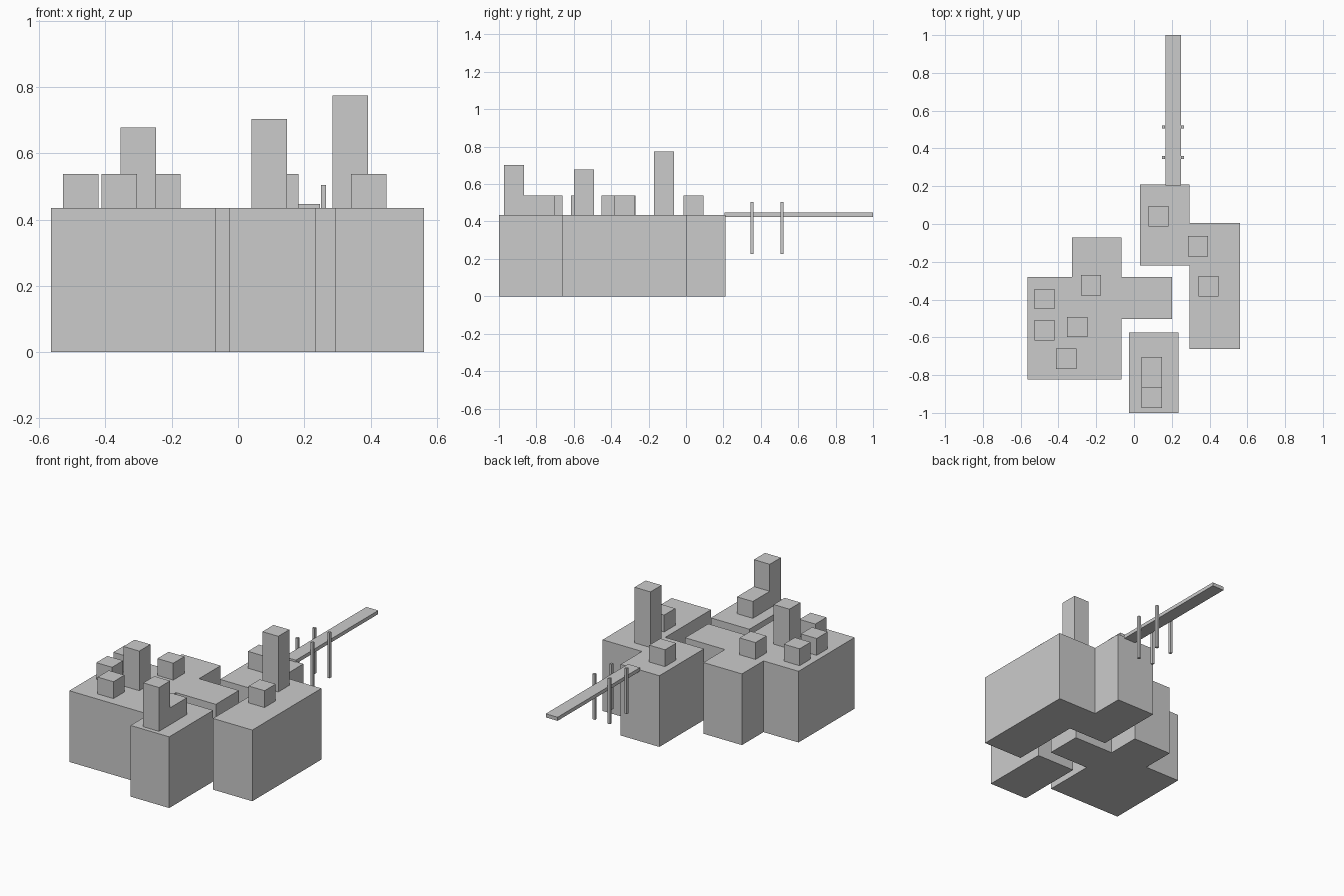
import bpy, bmesh

if "Cube" in bpy.data.objects:
    bpy.data.objects.remove(bpy.data.objects["Cube"])

TOP = 0.435  # height of the island tops


def box(name, x0, x1, y0, y1, z0, z1):
    return prism(name, [(x0, y0), (x1, y0), (x1, y1), (x0, y1)], z0, z1)


def prism(name, outline, z0, z1):
    bm = bmesh.new()
    base = bm.faces.new([bm.verts.new((x, y, z0)) for x, y in outline])
    ext = bmesh.ops.extrude_face_region(bm, geom=[base], use_keep_orig=True)
    verts = [v for v in ext["geom"] if isinstance(v, bmesh.types.BMVert)]
    bmesh.ops.translate(bm, verts=verts, vec=(0, 0, z1 - z0))
    bmesh.ops.recalc_face_normals(bm, faces=bm.faces)
    mesh = bpy.data.meshes.new(name)
    bm.to_mesh(mesh)
    bm.free()
    obj = bpy.data.objects.new(name, mesh)
    bpy.context.collection.objects.link(obj)
    return obj


# Island blocks
prism("left_island", [(-0.565, -0.822), (-0.067, -0.822), (-0.067, -0.503),
                      (0.202, -0.503), (0.202, -0.28), (-0.067, -0.28),
                      (-0.067, -0.072), (-0.328, -0.072), (-0.328, -0.28),
                      (-0.565, -0.28)], 0, TOP)
prism("right_island", [(0.295, -0.663), (0.561, -0.663), (0.561, 0.004),
                       (0.295, 0.004), (0.295, 0.21), (0.033, 0.21),
                       (0.033, -0.221), (0.295, -0.221)], 0, TOP)
box("front_island", -0.026, 0.235, -1.0, -0.575, 0, TOP)

# Buildings: centre x, centre y, roof height
S = 0.0535
LOW = 0.538
buildings = [
    (-0.474, -0.397, LOW), (-0.474, -0.562, LOW), (-0.227, -0.324, LOW),
    (-0.301, -0.546, 0.677), (-0.359, -0.713, LOW), (0.094, -0.92, 0.703),
    (0.129, 0.041, LOW), (0.339, -0.118, 0.775), (0.394, -0.329, LOW),
]
for i, (x, y, h) in enumerate(buildings):
    kind = "tower" if h > 0.6 else "house"
    box(f"{kind}_{i + 1}", x - S, x + S, y - S, y + S, TOP, h)
# Low wing behind the front tower
box("tower_wing", 0.094 - S, 0.094 + S, -0.8665, -0.703, TOP, LOW)

# Bridge deck and its posts
box("bridge_deck", 0.168, 0.248, 0.205, 1.0, 0.425, 0.447)
R = 0.008
for y in (0.352, 0.513):
    for x in (0.157, 0.258):
        box("bridge_post", x - R, x + R, y - R, y + R, 0.226, 0.504)
